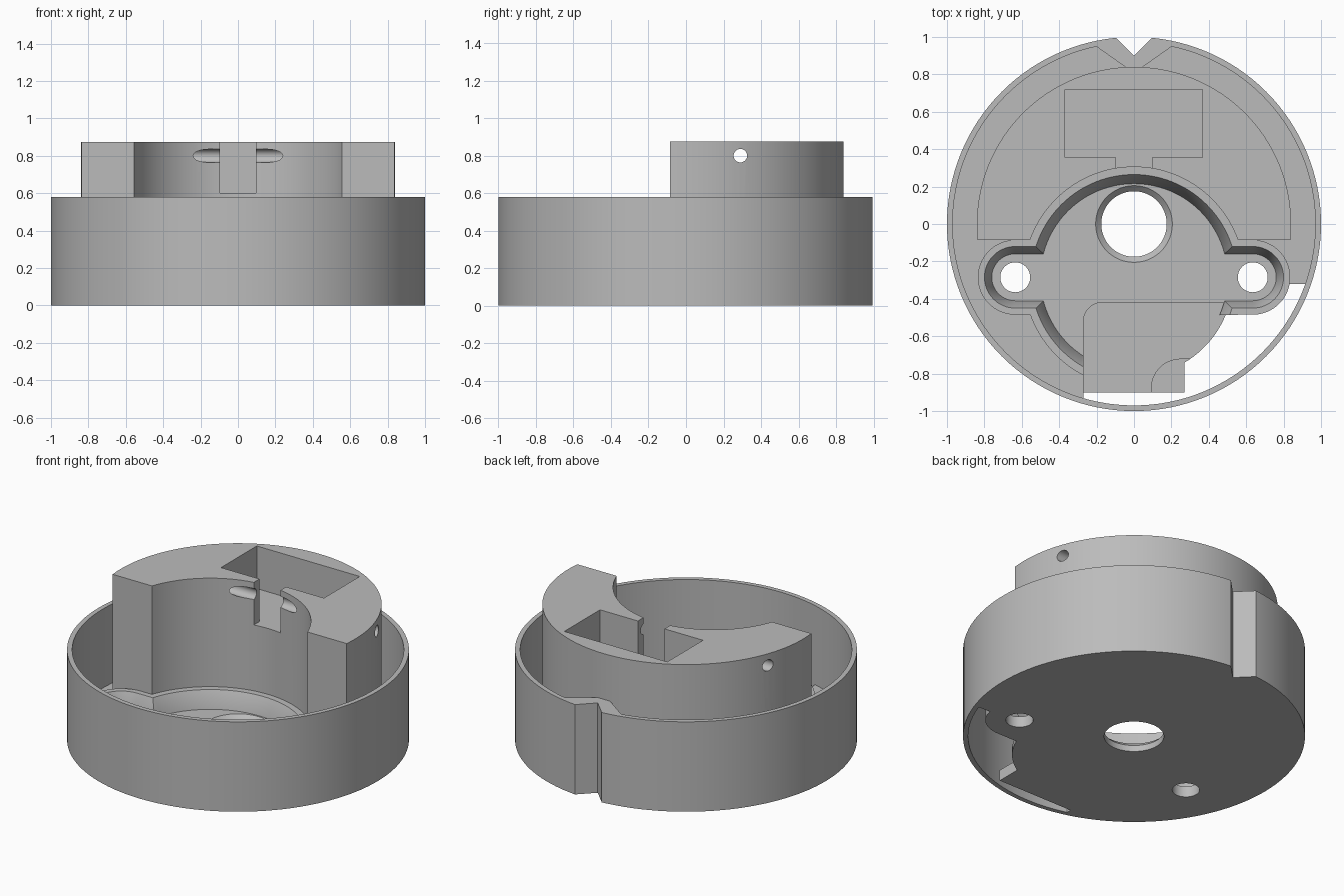
import bpy, bmesh
from math import sin, cos, pi

cube = bpy.data.objects.get("Cube")
if cube:
    bpy.data.objects.remove(cube)

grey = bpy.data.materials.new("plain_grey")
grey.use_nodes = True
grey.diffuse_color = (0.5, 0.5, 0.5, 1)
grey.node_tree.nodes["Principled BSDF"].inputs["Base Color"].default_value = (0.5, 0.5, 0.5, 1)

SEGS = 128
TOP, RIM, LIP, FLOOR = 0.875, 0.58, 0.175, 0.07
MID_Y = -0.285          # centre line of the recess and its ears
EAR_X = 0.635


def arc(cx, cy, r, a0=0.0, a1=2 * pi, n=SEGS, closed=True):
    steps = n if closed else n - 1
    return [(cx + r * cos(a0 + (a1 - a0) * i / steps),
             cy + r * sin(a0 + (a1 - a0) * i / steps)) for i in range(n)]


def stadium(r):
    return (arc(EAR_X, MID_Y, r, -pi / 2, pi / 2, 33, False)
            + arc(-EAR_X, MID_Y, r, pi / 2, 3 * pi / 2, 33, False))


def rect(x0, x1, y0, y1):
    return [(x0, y0), (x1, y0), (x1, y1), (x0, y1)]


def loft(name, low, z0, z1, high=None):
    """Solid between two outlines of equal length."""
    high = high or low
    bm = bmesh.new()
    a = [bm.verts.new((x, y, z0)) for x, y in low]
    b = [bm.verts.new((x, y, z1)) for x, y in high]
    bm.faces.new(a[::-1])
    bm.faces.new(b)
    for i in range(len(a)):
        j = (i + 1) % len(a)
        bm.faces.new((a[i], a[j], b[j], b[i]))
    bmesh.ops.recalc_face_normals(bm, faces=bm.faces)
    mesh = bpy.data.meshes.new(name)
    bm.to_mesh(mesh)
    bm.free()
    mesh.materials.append(grey)
    ob = bpy.data.objects.new(name, mesh)
    bpy.context.collection.objects.link(ob)
    return ob


def combine(ob, other, operation="DIFFERENCE", keep=False):
    mod = ob.modifiers.new("bool", "BOOLEAN")
    mod.operation, mod.solver, mod.object = operation, "EXACT", other
    bpy.context.view_layer.objects.active = ob
    bpy.ops.object.modifier_apply(modifier=mod.name)
    if not keep:
        bpy.data.objects.remove(other)


def cut(ob, low, z0, z1, high=None):
    combine(ob, loft("cutter", low, z0, z1, high))


# Alignment notch through the back of the rim
notch = [(0, 0.9), (0.12, 1.02), (-0.12, 1.02)]

# Outer wall
rim = loft("rim_wall", arc(0, 0, 1), 0, RIM)
cut(rim, arc(0, 0, 0.97), -0.1, 1)
cut(rim, notch, -0.1, 1)

# Thickened wall behind the notch
gusset = loft("notch_wall", [(-0.21, 0.955), (-0.04, 0.835), (0.04, 0.835), (0.21, 0.955),
                             (0.085, 0.985), (0, 0.9), (-0.085, 0.985)], 0.03, RIM)

# Floor plate with screw holes and countersunk centre hole
floor = loft("floor_plate", arc(0, 0, 0.97), 0, FLOOR)
cut(floor, notch, -0.1, 1)
cut(floor, arc(0, 0, 0.175), -0.1, 0.2)
cut(floor, arc(0, 0, 0.165), 0.03, 0.08, arc(0, 0, 0.215))
for side in (-1, 1):
    cut(floor, arc(side * EAR_X, MID_Y, 0.08, n=48), -0.1, 0.2)

# Shallow pocket with one rounded corner, leaving a small pad
pocket = loft("cutter", [(-0.27, -0.95), (0.5, -0.95), (0.5, -0.42)]
              + arc(-0.17, -0.52, 0.1, pi / 2, pi, 12, False), 0.04, 0.2)
cut(pocket, [(0.09, -0.98), (0.3, -0.98), (0.3, -0.72)]
    + arc(0.25, -0.88, 0.16, pi / 2, pi, 16, False), 0, 0.3)
combine(floor, pocket)

# Open gap along the front of the floor
gap = loft("cutter", rect(-0.27, 1.1, -1.1, -0.32), -0.1, 0.4)
for outline in (stadium(0.2), arc(0, MID_Y, 0.53), rect(-0.27, 0.27, -0.9, -0.3)):
    cut(gap, outline, -0.2, 0.5)
combine(floor, gap)

# Raised lip with sloping inside around the recess
lip = loft("recess_lip", arc(0, MID_Y, 0.59), 0.02, LIP)
combine(lip, loft("ears", stadium(0.2), 0.02, LIP), "UNION")
for inner, outer in ((arc(0, MID_Y, 0.5), arc(0, MID_Y, 0.55)), (stadium(0.125), stadium(0.165))):
    cut(lip, inner, 0.0, FLOOR)
    cut(lip, inner, FLOOR - 0.001, LIP + 0.001, outer)
cut(lip, rect(-0.27, 1, -1, MID_Y - 0.202), -0.1, 0.4)

# Tall crescent block
block = loft("crescent_block", arc(0, 0, 0.84), 0.03, TOP)
cut(block, rect(-1, 1, -1, -0.085), -0.1, 1)
cut(block, arc(0, MID_Y, 0.59), -0.1, 1)
cut(block, rect(-0.37, 0.365, 0.355, 0.72), 0.6, 1)
cut(block, rect(-0.095, 0.095, 0.2, 0.4), 0.6, 1)

# Cross bore through the block
bore = loft("cutter", arc(0, 0, 0.036, n=32), -1, 1)
bore.rotation_euler = (0, pi / 2, 0)
bore.location = (0, 0.29, 0.8)
bpy.context.view_layer.update()
combine(block, bore)

# Smooth curved walls, crisp edges
bpy.ops.object.select_all(action="DESELECT")
for ob in (rim, gusset, floor, lip, block):
    ob.select_set(True)
    bpy.context.view_layer.objects.active = ob
bpy.ops.object.shade_smooth_by_angle(angle=pi / 6)
